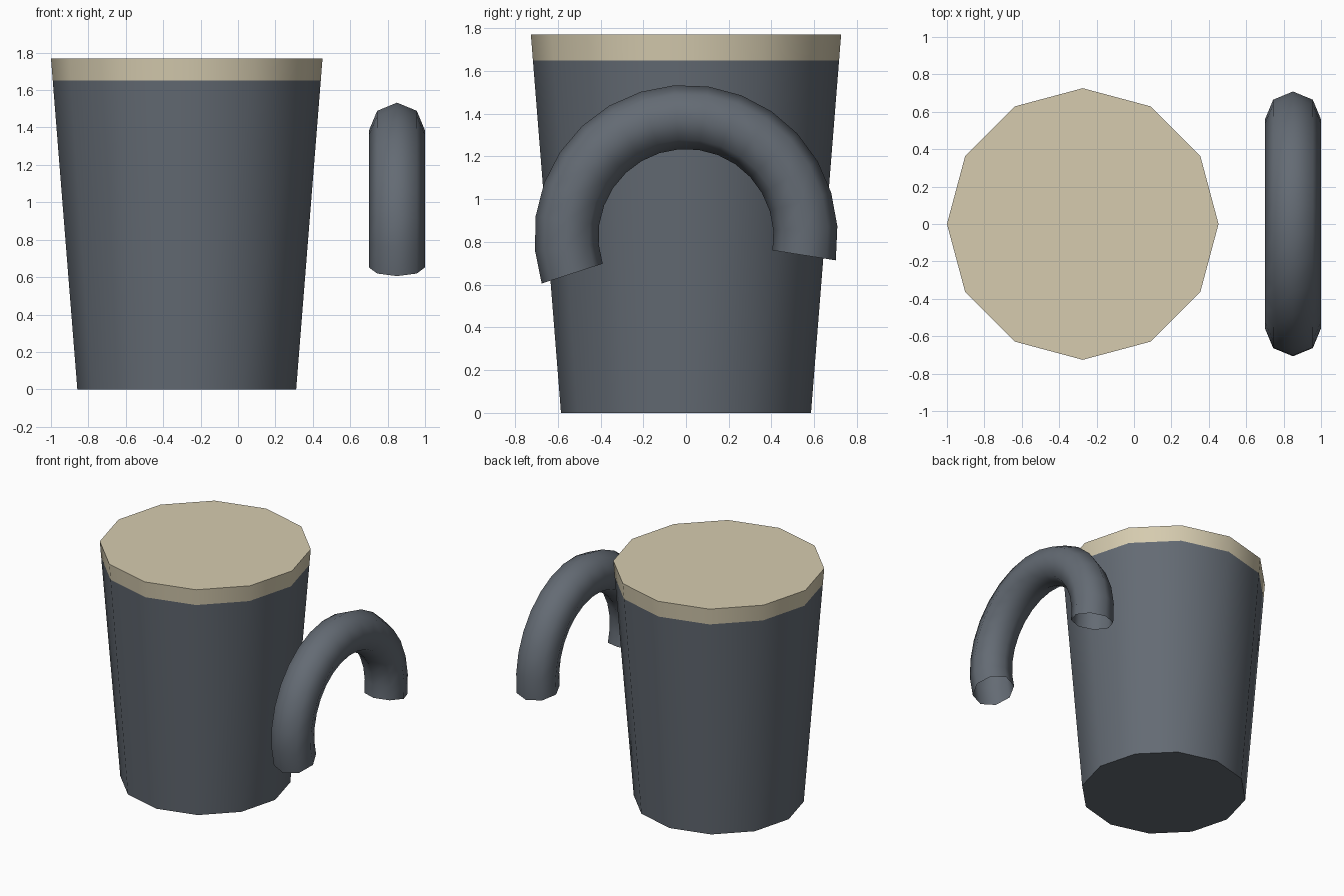
import bpy, bmesh
from math import sin, cos, pi, radians

if "Cube" in bpy.data.objects:
    bpy.data.objects.remove(bpy.data.objects["Cube"])


def material(name, rgb):
    m = bpy.data.materials.new(name)
    m.diffuse_color = (*rgb, 1)
    m.use_nodes = True
    m.node_tree.nodes["Principled BSDF"].inputs["Base Color"].default_value = m.diffuse_color
    return m


def loft(name, rings, mat, cap_start=False, cap_end=False):
    """Skin a series of closed rings; optional flat caps with sharp rims."""
    bm = bmesh.new()
    loops = [[bm.verts.new(p) for p in ring] for ring in rings]
    n = len(loops[0])
    for a, b in zip(loops, loops[1:]):
        for i in range(n):
            j = (i + 1) % n
            bm.faces.new((a[i], a[j], b[j], b[i]))
    if cap_start:
        bm.faces.new(loops[0][::-1])
    if cap_end:
        bm.faces.new(loops[-1])
    mesh = bpy.data.meshes.new(name)
    bm.to_mesh(mesh)
    bm.free()
    mesh.materials.append(mat)
    ob = bpy.data.objects.new(name, mesh)
    bpy.context.collection.objects.link(ob)
    bpy.ops.object.select_all(action='DESELECT')
    ob.select_set(True)
    bpy.context.view_layer.objects.active = ob
    bpy.ops.object.shade_smooth_by_angle(angle=radians(60))
    return ob


slate = material("slate", (0.127, 0.147, 0.174))
cream = material("cream", (0.67, 0.60, 0.43))

# Tapered twelve-sided cup
CUP_X, HEIGHT, SEAM = -0.274, 1.77, 1.65


def cup_ring(z):
    r = 0.585 + (0.726 - 0.585) * z / HEIGHT
    return [(CUP_X + r * cos(i * pi / 6), r * sin(i * pi / 6), z) for i in range(12)]


loft("cup_body", [cup_ring(0), cup_ring(SEAM)], slate, cap_start=True)

# Cream band and top, continuing the taper
loft("cup_top", [cup_ring(SEAM), cup_ring(HEIGHT)], cream, cap_end=True)

# Detached handle: open-ended octagonal tube swept along an arc in the YZ plane
MAJOR, MINOR, STEPS = 0.56, 0.15, 16


def handle_ring(k):
    a = radians(-9 + 207 * k / STEPS)
    ring = []
    for i in range(8):
        t = i * pi / 4
        r = MAJOR + MINOR * cos(t)
        ring.append((0.85 + MINOR * sin(t), r * cos(a), 0.825 + r * sin(a)))
    return ring[::-1]


handle = loft("handle", [handle_ring(k) for k in range(STEPS + 1)], slate)

# Make the handle surface face outward
bm = bmesh.new()
bm.from_mesh(handle.data)
f = max(bm.faces, key=lambda q: q.calc_center_median().z)
if f.normal.z < 0:
    bmesh.ops.reverse_faces(bm, faces=bm.faces[:])
bm.to_mesh(handle.data)
bm.free()
